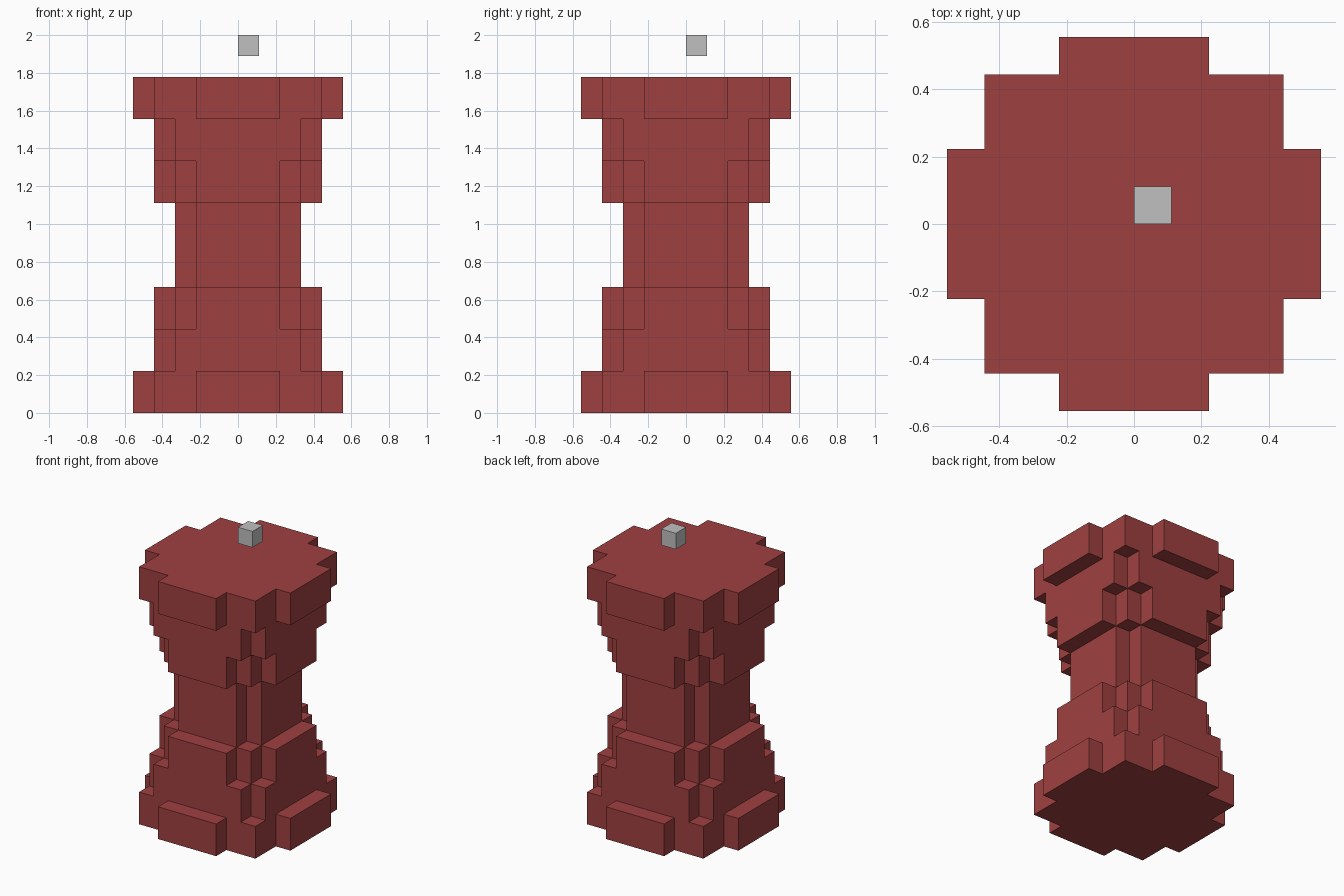
import bpy
import bmesh

cube = bpy.data.objects.get("Cube")
if cube:
    bpy.data.objects.remove(cube, do_unlink=True)

U = 1 / 9  # edge of one grid cell


def make_material(name, rgb):
    mat = bpy.data.materials.new(name)
    mat.use_nodes = True
    color = (*rgb, 1)
    mat.diffuse_color = color
    mat.node_tree.nodes["Principled BSDF"].inputs["Base Color"].default_value = color
    return mat


brick_red = make_material("brick red", (0.347, 0.051, 0.051))
light_grey = make_material("light grey", (0.527, 0.527, 0.527))


def prism(name, outline, z0, z1, mat):
    """Extrude a counter-clockwise outline, in cells, from z0 to z1."""
    bm = bmesh.new()
    base = bm.faces.new([bm.verts.new((x * U, y * U, z0 * U)) for x, y in outline])
    top = bmesh.ops.extrude_face_region(bm, geom=[base], use_keep_orig=True)["geom"]
    bmesh.ops.translate(bm, vec=(0, 0, (z1 - z0) * U),
                        verts=[g for g in top if isinstance(g, bmesh.types.BMVert)])
    bmesh.ops.recalc_face_normals(bm, faces=bm.faces)
    mesh = bpy.data.meshes.new(name)
    bm.to_mesh(mesh)
    bm.free()
    mesh.materials.append(mat)
    obj = bpy.data.objects.new(name, mesh)
    bpy.context.collection.objects.link(obj)
    return obj


def four_fold(corner):
    """Repeat a stepped corner around the vertical axis."""
    points = []
    for _ in range(4):
        points += corner
        corner = [(-y, x) for x, y in corner]
    return points


# Stepped corner outlines of each tier, widest to narrowest
RIM = four_fold([(5, 2), (4, 2), (4, 4), (2, 4), (2, 5)])
WIDE = four_fold([(4, 3), (3, 3), (3, 4)])
NARROW = four_fold([(4, 2), (3, 2), (3, 3), (2, 3), (2, 4)])
SHAFT = four_fold([(3, 2), (2, 2), (2, 3)])

# Tiers are mirrored above and below the shaft
HEIGHT = 16
for name, outline, z0, z1 in (("rim", RIM, 0, 2),
                              ("wide_tier", WIDE, 2, 4),
                              ("narrow_tier", NARROW, 4, 6)):
    prism("lower_" + name, outline, z0, z1, brick_red)
    prism("upper_" + name, outline, HEIGHT - z1, HEIGHT - z0, brick_red)
prism("shaft", SHAFT, 6, 10, brick_red)

# Small block floating over the top, off centre
prism("floating_block", [(0, 0), (1, 0), (1, 1), (0, 1)], 17, 18, light_grey)
